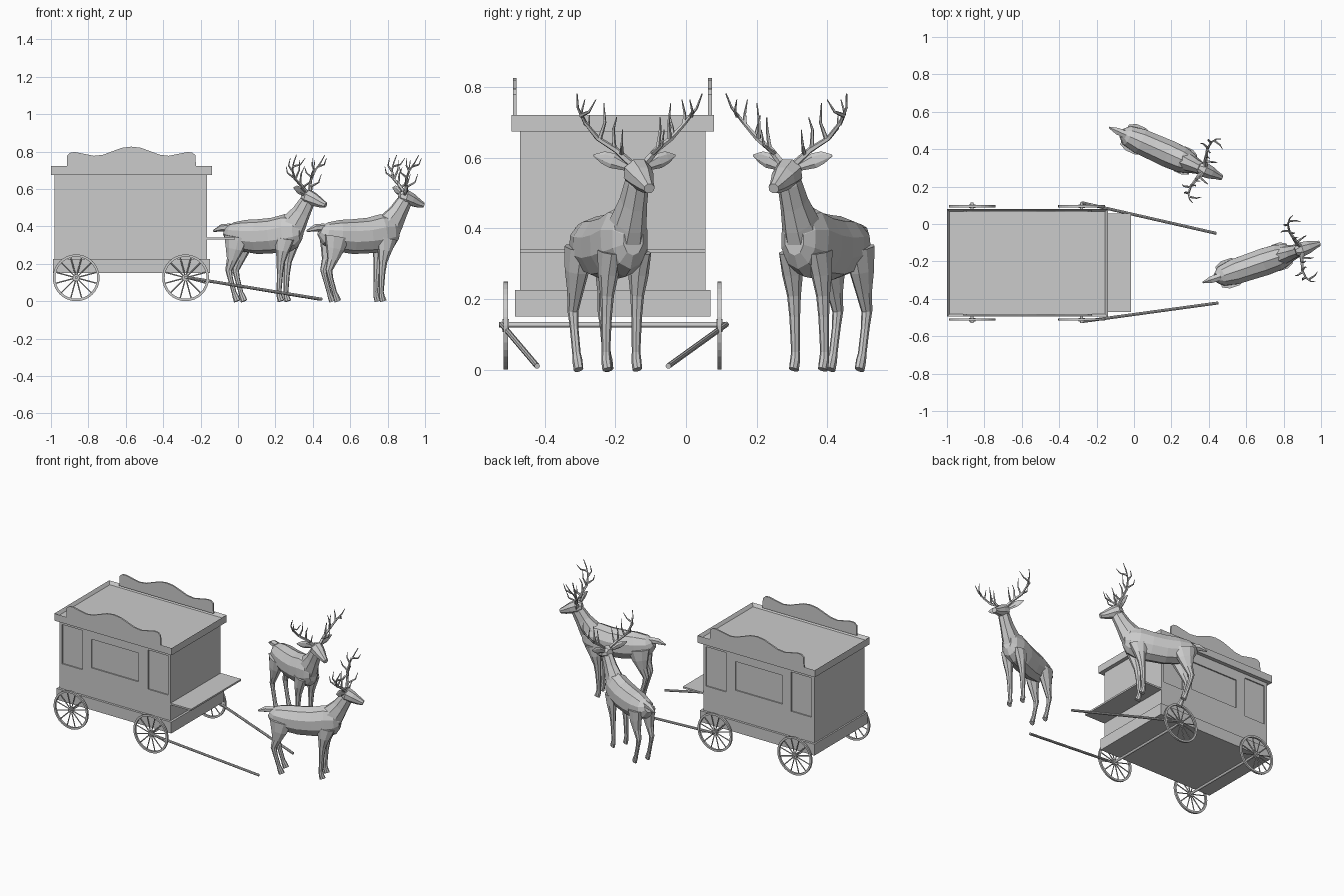
import bpy, bmesh
from math import sin, cos, pi, radians
from mathutils import Vector, Matrix

if "Cube" in bpy.data.objects:
    bpy.data.objects.remove(bpy.data.objects["Cube"])

YC = -0.208  # centre line of the wagon


def make(name, bm):
    bmesh.ops.recalc_face_normals(bm, faces=bm.faces)
    me = bpy.data.meshes.new(name)
    bm.to_mesh(me)
    bm.free()
    ob = bpy.data.objects.new(name, me)
    bpy.context.collection.objects.link(ob)
    return ob


def add_box(bm, x0, x1, y0, y1, z0, z1):
    m = Matrix.Translation(((x0 + x1) / 2, (y0 + y1) / 2, (z0 + z1) / 2))
    m = m @ Matrix.Diagonal((x1 - x0, y1 - y0, z1 - z0, 1))
    return bmesh.ops.create_cube(bm, size=1, matrix=m)["verts"]


def box(name, *dims):
    bm = bmesh.new()
    add_box(bm, *dims)
    return make(name, bm)


def rod(bm, a, b, r, n=8):
    a, b = Vector(a), Vector(b)
    d = b - a
    m = Matrix.Translation((a + b) / 2) @ d.to_track_quat('Z', 'Y').to_matrix().to_4x4()
    bmesh.ops.create_cone(bm, cap_ends=True, segments=n, radius1=r, radius2=r, depth=d.length, matrix=m)


def loft(bm, rings, n=8, side=(0, 1, 0)):
    """Skin a closed tube through rings of (x, y, z, half width, half height)."""
    pts = [Vector(r[:3]) for r in rings]
    loops = []
    for i, r in enumerate(rings):
        t = (pts[min(i + 1, len(pts) - 1)] - pts[max(i - 1, 0)]).normalized()
        up = t.cross(Vector(side)).normalized()
        s = up.cross(t)
        loops.append([bm.verts.new(pts[i] + s * r[3] * cos(2 * pi * (k + .5) / n)
                                   + up * r[4] * sin(2 * pi * (k + .5) / n)) for k in range(n)])
    for a, b in zip(loops, loops[1:]):
        for k in range(n):
            bm.faces.new((a[k], a[(k + 1) % n], b[(k + 1) % n], b[k]))
    bm.faces.new(loops[0])
    bm.faces.new(loops[-1])


# wagon body with recessed panels on both long sides
body = box("wagon_body", -.98, -.165, -.47, .055, .2, .69)
bm = bmesh.new()
for y in (-.47, .055):
    for x0, x1, z0, z1 in ((-.96, -.81, .39, .65), (-.745, -.40, .42, .61), (-.33, -.185, .39, .65)):
        add_box(bm, x0, x1, y - .008, y + .008, z0, z1)
cutter = make("panel_cutter", bm)
mod = body.modifiers.new("panels", 'BOOLEAN')
mod.object = cutter
mod.solver = 'EXACT'
bpy.context.view_layer.objects.active = body
bpy.ops.object.modifier_apply(modifier="panels")
bpy.data.objects.remove(cutter)

# base and driver's board
box("wagon_base", -.99, -.15, -.485, .07, .15, .225)
box("driver_board", -.2, -.015, -.47, .055, .33, .341)

# cornice with sunken roof
bm = bmesh.new()
add_box(bm, -1, -.14, -.495, .08, .675, .722)
bm.faces.ensure_lookup_table()
top = max(bm.faces, key=lambda f: f.calc_center_median().z)
bmesh.ops.inset_region(bm, faces=[top], thickness=.02)
bmesh.ops.translate(bm, verts=top.verts, vec=(0, 0, -.02))
make("roof_cornice", bm)

# wavy crest boards
half = [(-.345, .715), (-.343, .78), (-.325, .795), (-.30, .797), (-.25, .787), (-.20, .777),
        (-.15, .783), (-.10, .802), (-.05, .82), (0, .826)]
outline = half + [(-x, z) for x, z in half[-2::-1]]
for name, y in (("crest_front", -.49), ("crest_back", .063)):
    bm = bmesh.new()
    f = bm.faces.new([bm.verts.new((x - .57, y, z)) for x, z in outline])
    ext = bmesh.ops.extrude_face_region(bm, geom=[f])["geom"]
    bmesh.ops.translate(bm, verts=[v for v in ext if isinstance(v, bmesh.types.BMVert)], vec=(0, .01, 0))
    make(name, bm)

# wheels, axles
for xc, end in ((-.865, "rear"), (-.28, "fore")):
    for yc, sd in ((-.511, "near"), (.095, "far")):
        bm = bmesh.new()
        n = 32
        sect = ((.125, -.006), (.125, .006), (.112, .006), (.112, -.006))
        rim = [[bm.verts.new((xc + r * cos(2 * pi * i / n), yc + w, .125 + r * sin(2 * pi * i / n)))
                for r, w in sect] for i in range(n)]
        for i in range(n):
            a, b = rim[i], rim[(i + 1) % n]
            for k in range(4):
                bm.faces.new((a[k], a[(k + 1) % 4], b[(k + 1) % 4], b[k]))
        for i in range(12):
            t = 2 * pi * (i + .5) / 12
            rod(bm, (xc, yc, .125), (xc + .115 * cos(t), yc, .125 + .115 * sin(t)), .0035, 6)
        rod(bm, (xc, yc - .009, .125), (xc, yc + .009, .125), .018, 12)
        make(f"{end}_wheel_{sd}", bm)
    bm = bmesh.new()
    rod(bm, (xc, -.53, .127), (xc, .116, .127), .008, 12)
    make(f"{end}_axle", bm)

# pulling shafts
for name, a, b in (("shaft_near", (-.28, -.522, .128), (.45, -.422, .01)),
                   ("shaft_far", (-.28, .114, .128), (.44, -.05, .01))):
    bm = bmesh.new()
    rod(bm, a, b, .008)
    make(name, bm)

# deer, facing +x, origin between the hind feet
bm = bmesh.new()


def sagittal(rings, y=0, n=8):
    loft(bm, [(s, y, z, w, h) for s, z, w, h in rings], n)


# torso, neck, head, tail
sagittal([(-.075, .378, .025, .03), (-.045, .362, .056, .062), (.03, .35, .072, .085), (.11, .345, .074, .093),
          (.20, .351, .077, .095), (.28, .364, .072, .102), (.335, .37, .055, .085), (.365, .368, .03, .045)], n=10)
sagittal([(.285, .37, .058, .088), (.33, .425, .048, .068), (.365, .475, .038, .052),
          (.398, .53, .033, .043), (.415, .565, .025, .028)])
sagittal([(.372, .562, .022, .024), (.402, .558, .043, .042), (.44, .542, .036, .036),
          (.482, .522, .022, .024), (.508, .513, .016, .015)])
sagittal([(-.05, .395, .022, .02), (-.10, .392, .021, .02), (-.15, .375, .005, .005)], n=6)
for k in (-1, 1):
    # hind and front legs
    sagittal([(.005, .345, .034, .072), (-.005, .28, .032, .052), (-.02, .22, .022, .03), (-.04, .165, .015, .019),
              (-.03, .12, .012, .014), (-.008, .045, .012, .013), (0, .025, .014, .017), (.01, 0, .013, .019)], k * .045)
    sagittal([(.285, .335, .03, .06), (.275, .27, .028, .038), (.265, .21, .019, .023), (.26, .15, .015, .017),
              (.255, .05, .012, .013), (.258, .025, .014, .016), (.266, 0, .013, .019)], k * .045)
    # ear
    loft(bm, [(.392, k * .03, .575, .008, .012), (.385, k * .07, .592, .008, .022),
              (.38, k * .095, .601, .006, .018), (.375, k * .122, .607, .002, .003)], 6, (1, 0, 0))
    # antler beam and tines
    beam = [(.405, .022, .585), (.39, .06, .622), (.375, .11, .655), (.38, .15, .70), (.40, .178, .742), (.42, .187, .782)]
    tines = [[(.395, .045, .61), (.44, .06, .635), (.455, .062, .68)],
             [(.388, .065, .625), (.395, .07, .68), (.41, .065, .715)],
             [(.376, .105, .652), (.395, .095, .70), (.40, .10, .755)],
             [(.375, .115, .66), (.34, .125, .685), (.33, .12, .72)],
             [(.379, .147, .695), (.36, .155, .725), (.365, .145, .765)],
             [(.39, .165, .72), (.43, .155, .73), (.45, .14, .765)]]
    for path, r in [(beam, .0105)] + [(t, .007) for t in tines]:
        m = len(path)
        loft(bm, [(x, k * y, z, r * (1 - .8 * i / (m - 1)), r * (1 - .8 * i / (m - 1)))
                  for i, (x, y, z) in enumerate(path)], 5, (.8, .5 * k, 0))
deer = make("deer_near", bm)
deer.location = (.51, -.265, 0)
deer.rotation_euler.z = radians(18.5)

# second deer shares the mesh
other = bpy.data.objects.new("deer_far", deer.data)
bpy.context.collection.objects.link(other)
other.location = (.005, .455, 0)
other.rotation_euler.z = radians(-24)
